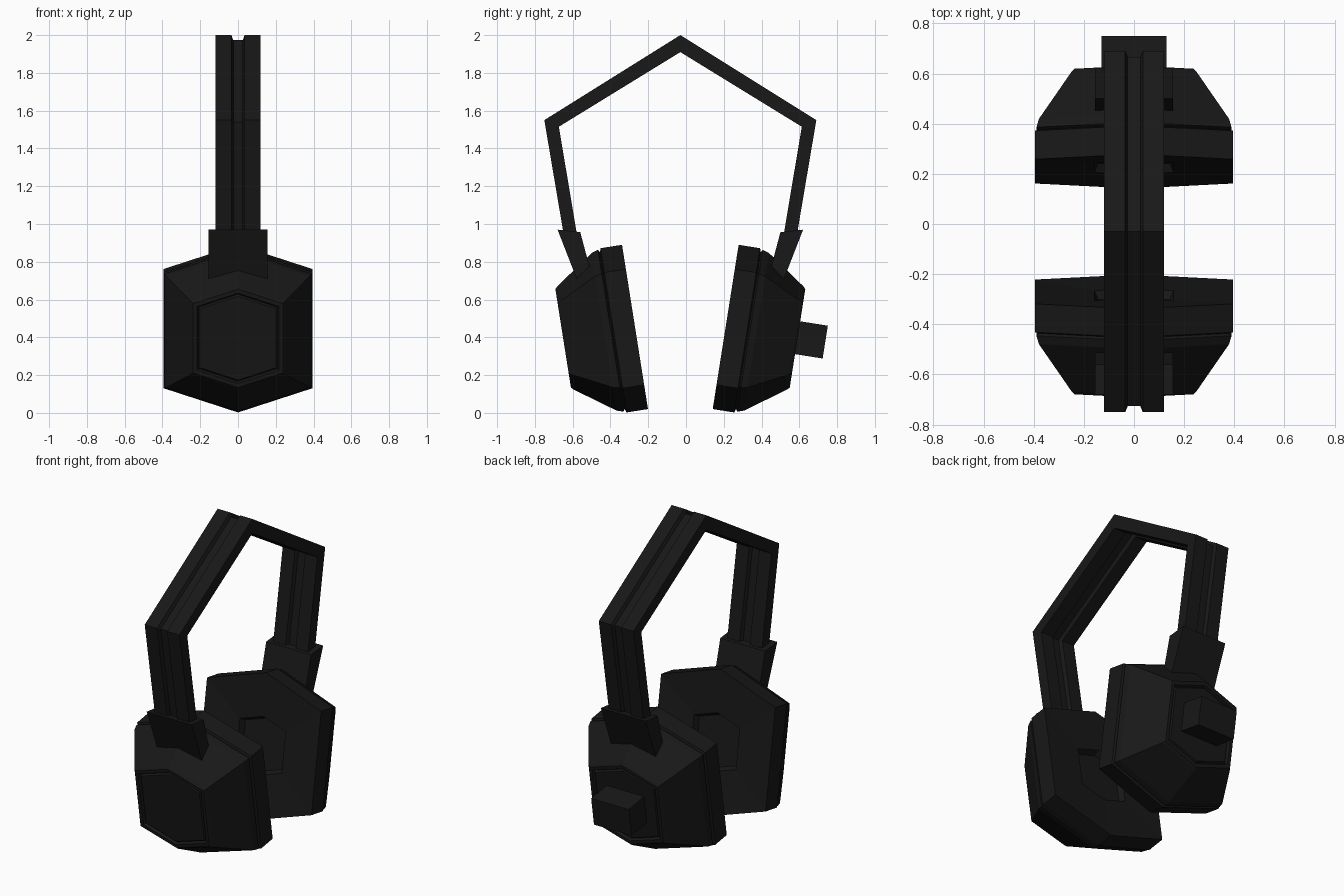
import bpy, bmesh
from mathutils import Vector

if "Cube" in bpy.data.objects:
    bpy.data.objects.remove(bpy.data.objects["Cube"])

black = bpy.data.materials.new("black_plastic")
black.diffuse_color = (0.009, 0.009, 0.009, 1)
black.use_nodes = True
black.node_tree.nodes["Principled BSDF"].inputs["Base Color"].default_value = black.diffuse_color
MID = -0.03                                  # symmetry plane of band and cups


def loft(name, loops):
    """Skin a list of equal-length closed loops and cap both ends."""
    bm = bmesh.new()
    rings = [[bm.verts.new(p) for p in loop] for loop in loops]
    n = len(rings[0])
    for a, b in zip(rings, rings[1:]):
        for i in range(n):
            j = (i + 1) % n
            bm.faces.new((a[i], a[j], b[j], b[i]))
    bm.faces.new(rings[0])
    bm.faces.new(rings[-1])
    bmesh.ops.recalc_face_normals(bm, faces=bm.faces)
    mesh = bpy.data.meshes.new(name)
    bm.to_mesh(mesh)
    bm.free()
    ob = bpy.data.objects.new(name, mesh)
    mesh.materials.append(black)
    bpy.context.collection.objects.link(ob)
    return ob


def cup_point(side, x, v, depth):
    """Tilted ear-cup frame: x across, v up the cup, depth outward."""
    y = 0.24 + 0.156 * v + 0.988 * depth
    z = 0.455 + 0.988 * v - 0.156 * depth
    return Vector((x, MID + side * y, z))


HEX = [(0, .44), (.395, .31), (.395, -.31), (0, -.44), (-.395, -.31), (-.395, .31)]


def hex_part(name, side, profile):
    """profile: (scale, depth) of successive hexagon rings."""
    return loft(name, [[cup_point(side, x * s, v * s, d) for x, v in HEX]
                       for s, d in profile])


for side, label in ((-1, "front"), (1, "back")):
    # Ear cushion with a shallow central opening
    hex_part(label + "_ear_cushion", side,
             [(.93, .125), (1, .115), (1, 0), (.40, .015), (.36, .05)])
    # Tapered shell with an inset hexagonal cover plate
    hex_part(label + "_ear_shell", side,
             [(.93, .115), (.985, .13), (.96, .165), (.63, .372), (.60, .385),
              (.55, .385), (.53, .37), (.51, .38)])
    # Clip joining the band to the cup
    clip = [(-.65, .97), (-.53, .957), (-.48, .77), (-.545, .70)]
    loft(label + "_band_clip",
         [[(x, MID - side * y, z) for y, z in clip] for x in (-.155, .155)])

# Headband: grooved cross-section swept along an angular arch
outer = [(-.61, .90), (-.72, 1.55), (0, 2.0), (.72, 1.55), (.61, .90)]
inner = [(-.54, .90), (-.643, 1.515), (0, 1.91), (.643, 1.515), (.54, .90)]
half = [(.12, 0), (.12, 1), (.035, 1), (.025, .7)]
section = [(.025, .3), (.035, 0)] + half
section += [(-x, t) for x, t in reversed(section)]
band = []
for o, i in zip(outer, inner):
    o, i = Vector(o), Vector(i)
    ring = []
    for x, t in section:
        p = o.lerp(i, t)
        ring.append((x, MID + p.x, p.y))
    band.append(ring)
loft("headband", band)

# Rectangular control knob on the back cup
loft("control_knob", [[cup_point(1, x, v, d) for x, v in
                       ((-.13, -.085), (.13, -.085), (.13, .091), (-.13, .091))]
                      for d in (.36, .533)])
